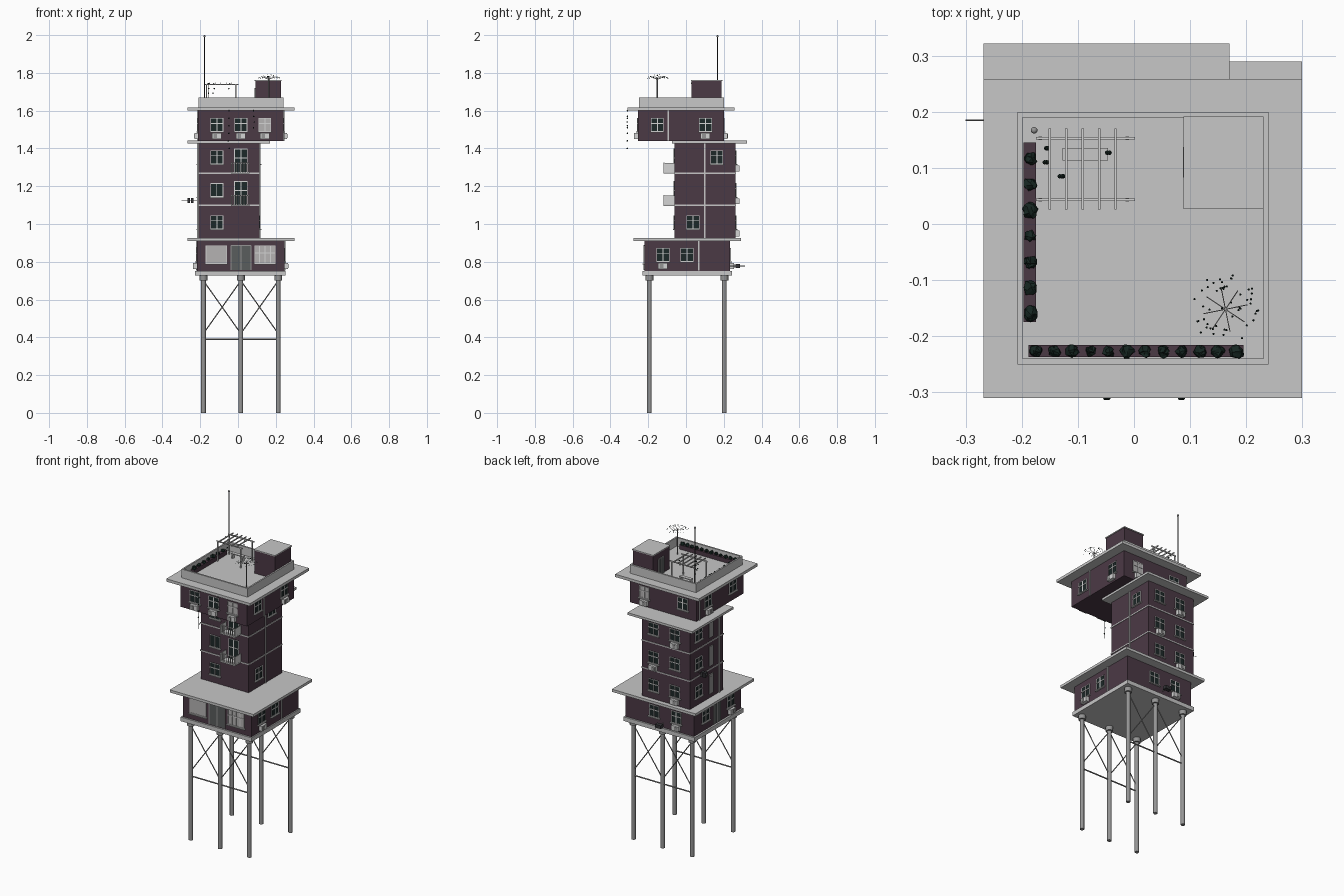
import bpy, bmesh, math, random
from mathutils import Vector, Matrix

random.seed(4)
if "Cube" in bpy.data.objects:
    bpy.data.objects.remove(bpy.data.objects["Cube"])


def material(name, r, g, b):
    m = bpy.data.materials.new(name)
    m.use_nodes = True
    m.diffuse_color = (r, g, b, 1)
    m.node_tree.nodes["Principled BSDF"].inputs["Base Color"].default_value = (r, g, b, 1)
    return m


CONCRETE = material("light concrete", .57, .57, .57)
WALL = material("plum wall", .071, .041, .06)
STEEL = material("grey steel", .3, .3, .3)
GLASS = material("dark glass", .012, .021, .021)
FRAME = material("pale frame", .66, .66, .66)
BLIND = material("pale blind", .46, .45, .45)
DOOR = material("door grey", .1, .11, .11)
DARK = material("dark metal", .035, .035, .04)
LEAF = material("dark foliage", .008, .02, .016)

parts = {}


def mesh_of(name, mat):
    return parts.setdefault(name, (bmesh.new(), mat))[0]


def box(name, mat, x0, x1, y0, y1, z0, z1):
    size = Matrix.Diagonal((x1 - x0, y1 - y0, z1 - z0, 1))
    mid = Matrix.Translation(((x0 + x1) / 2, (y0 + y1) / 2, (z0 + z1) / 2))
    bmesh.ops.create_cube(mesh_of(name, mat), size=1, matrix=mid @ size)


def rod(name, mat, a, b, r, sides=8):
    a, b = Vector(a), Vector(b)
    turn = (b - a).to_track_quat('Z', 'Y').to_matrix().to_4x4()
    bmesh.ops.create_cone(mesh_of(name, mat), cap_ends=True, segments=sides, radius1=r, radius2=r,
                          depth=(b - a).length, matrix=Matrix.Translation((a + b) / 2) @ turn)


def blob(name, mat, p, r, detail=1, jitter=0):
    got = bmesh.ops.create_icosphere(mesh_of(name, mat), subdivisions=detail, radius=r,
                                     matrix=Matrix.Translation(p))
    for v in got["verts"]:
        v.co += Vector([random.uniform(-jitter, jitter) for _ in range(3)])


class Block:
    """A storey block; its faces are N (+y), S (-y), E (+x), W (-x)."""
    def __init__(self, name, x0, x1, y0, y1, z0, z1):
        self.wall = {"E": x1, "W": x0, "N": y1, "S": y0}
        box(name, WALL, x0, x1, y0, y1, z0, z1)

    def on(self, face, name, mat, u, z, w, h, d0, d1):
        sign = 1 if face in "EN" else -1
        a, b = sorted(self.wall[face] + sign * d for d in (d0, d1))
        span = (u - w / 2, u + w / 2)
        xy = (a, b, *span) if face in "EW" else (*span, a, b)
        box(name, mat, *xy, z - h / 2, z + h / 2)

    def window(self, face, u, z, w=.068, h=.072, pane=GLASS, bars=1, ac=False):
        t = .003
        self.on(face, "window_" + pane.name.split()[-1], pane, u, z, w, h, 0, .002)
        for s in (-1, 1):
            self.on(face, "window_frames", FRAME, u + s * (w - t) / 2, z, t, h, 0, .004)
            self.on(face, "window_frames", FRAME, u, z + s * (h - t) / 2, w, t, 0, .004)
        for i in range(bars):
            self.on(face, "window_frames", FRAME, u + w * ((i + 1) / (bars + 1) - .5), z, .005, h, 0, .005)
        if bars:
            self.on(face, "window_frames", FRAME, u, z + h * .1, w, .005, 0, .005)
        self.on(face, "window_sills", CONCRETE, u, z - h / 2 - .003, w + .012, .006, 0, .01)
        if ac:
            self.on(face, "air_conditioners", FRAME, u, z - h / 2 - .024, .05, .03, 0, .02)
            self.on(face, "air_conditioner_grilles", STEEL, u - .008, z - h / 2 - .024, .02, .02, .02, .022)

    def door(self, face, u, z0, w, h):
        self.on(face, "door_leaves", DOOR, u, z0 + h / 2, w, h, 0, .003)
        for s in (-1, 0, 1):
            self.on(face, "door_frames", STEEL, u + s * w / 2, z0 + h / 2, .005, h, 0, .005)
        self.on(face, "door_frames", STEEL, u, z0 + h, w, .005, 0, .005)


# Legs with cross bracing
xs = (-.183, .015, .213)
for y in (-.194, .203):
    for x in xs:
        rod("legs", STEEL, (x, y, 0), (x, y, .73), .0125, 12)
        rod("leg_caps", STEEL, (x, y, .7), (x, y, .728), .021, 12)
    for a, b in zip(xs, xs[1:]):
        rod("braces", STEEL, (a, y, .42), (b, y, .7), .003)
        rod("braces", STEEL, (a, y, .7), (b, y, .42), .003)
        rod("braces", STEEL, (a, y, .39), (b, y, .39), .004)

# Slabs and storey blocks
box("base_slab", CONCRETE, -.228, .252, -.23, .244, .727, .752)
box("lower_slab", CONCRETE, -.267, .299, -.278, .29, .91, .926)
box("middle_slab", CONCRETE, -.268, .17, -.075, .322, 1.427, 1.441)
box("roof_slab", CONCRETE, -.268, .299, -.31, .258, 1.6, 1.617)
base = Block("lower_storey", -.217, .245, -.22, .234, .752, .91)
tower = Block("tower", -.21, .114, -.06, .262, .926, 1.427)
top = Block("upper_storey", -.211, .24, -.254, .2, 1.44, 1.6)
for z in (1.1, 1.268):
    box("floor_bands", CONCRETE, -.213, .117, -.063, .265, z - .0035, z + .0035)

# Lower storey: shop front, windows, doors
base.window("S", -.115, .838, .112, .095, BLIND, bars=0)
base.window("S", .143, .838, .112, .095, BLIND, bars=3)
base.door("S", .015, .757, .106, .13)
base.window("E", -.122, .838, ac=True)
base.window("E", .005, .838)
for x, ac in ((-.1, True), (.05, False)):
    base.window("N", x, .838, ac=ac)
base.window("W", -.12, .838, ac=True)
base.window("W", .12, .838)
base.door("W", .01, .757, .06, .12)

# Tower: three floors of windows and two balconies
for i, z in enumerate((1.01, 1.18, 1.354)):
    tower.window("S", -.112, z, bars=0 if i == 1 else 1)
    if i == 1:
        tower.on("S", "window_frames", FRAME, -.112, z, .004, .07, 0, .004)
    for x in (-.11, .035):
        tower.window("N", x, z, ac=(i + (x > 0)) % 2 == 0)
    tower.window("W", .18, z)
    tower.on("W", "stair_panels", STEEL, .06, z, .04, .12, 0, .005)
tower.window("E", .037, 1.01)
tower.window("E", .163, 1.354)
for z in (1.098, 1.27):
    tower.window("S", .015, z + .066, .07, .125)
    tower.on("S", "balcony_floors", CONCRETE, .012, z + .002, .1, .008, 0, .058)
    for s in (-1, 1):
        tower.on("S", "balcony_sides", FRAME, .012 + s * .048, z + .028, .003, .052, 0, .058)
    tower.on("S", "balcony_rails", FRAME, .012, z + .053, .1, .005, .054, .059)
    for i in range(8):
        tower.on("S", "balcony_bars", FRAME, -.034 + i * .0131, z + .028, .004, .05, .055, .058)

# Upper storey windows
for x, pane in ((-.112, GLASS), (.015, GLASS), (.142, BLIND)):
    top.window("S", x, 1.526, pane=pane, ac=True)
top.window("E", -.152, 1.526)
top.window("E", .103, 1.526, ac=True)
top.window("N", .14, 1.526, pane=BLIND, ac=True)
top.window("N", -.12, 1.526)
top.window("W", -.15, 1.526)
top.window("W", .09, 1.526, ac=True)

# Drain pipes on the side walls
for block, y, z, h in ((base, .068, .832, .155), (tower, .1, 1.177, .5), (top, -.093, 1.52, .16)):
    for face in "EW":
        block.on(face, "drain_pipes", CONCRETE, y if face == "E" else -y + .08, z, .008, h, 0, .006)

# Outdoor units carried on brackets
for x in (-.267, -.25):
    box("bracket_units", DARK, x, x + .014, .172, .198, 1.11, 1.138)
rod("brackets", STEEL, (-.3, .185, 1.125), (-.21, .185, 1.125), .001)
box("bracket_units", DARK, -.03, .01, .262, .287, .768, .788)
rod("brackets", STEEL, (-.01, .23, .778), (-.01, .312, .778), .002)

# Roof parapet
for x0, x1, y0, y1 in ((-.208, .24, -.25, -.24), (-.208, .24, .19, .2),
                       (-.208, -.199, -.24, .19), (.231, .24, -.24, .19)):
    box("parapet", CONCRETE, x0, x1, y0, y1, 1.617, 1.67)

# Stair house and mast
hut = Block("stair_house", .092, .228, .03, .188, 1.617, 1.757)
box("stair_house_roof", CONCRETE, .088, .231, .027, .192, 1.757, 1.763)
hut.door("W", .11, 1.617, .05, .1)
rod("mast", DARK, (-.178, .167, 1.617), (-.178, .167, 1.995), .003)
blob("mast_tip", STEEL, (-.178, .167, 1.994), .006, 2)

# Pergola with a bench below
for y in (.153, .043):
    box("pergola_beams", FRAME, -.175, .002, y - .002, y + .002, 1.735, 1.742)
    for x in (-.167, -.012):
        box("pergola_posts", FRAME, x - .003, x + .003, y - .003, y + .003, 1.617, 1.737)
for i in range(5):
    x = -.15 + i * .0293
    box("pergola_slats", FRAME, x - .002, x + .002, .026, .17, 1.742, 1.749)
box("bench_seat", CONCRETE, -.127, -.046, .113, .135, 1.645, 1.65)
for x in (-.12, -.053):
    box("bench_legs", CONCRETE, x - .003, x + .003, .115, .133, 1.617, 1.645)

# Planters with bushes
box("planters", WALL, -.197, -.175, -.175, .145, 1.617, 1.643)
box("planters", WALL, -.188, .195, -.237, -.216, 1.617, 1.643)
for i in range(7):
    blob("bushes", LEAF, (-.185, -.16 + i * .046, 1.648), random.uniform(.009, .014), 2, .003)
for i in range(12):
    blob("bushes", LEAF, (-.175 + i * .0325, -.227, 1.648), random.uniform(.009, .012), 2, .003)

# Small parasol tree
cx, cy = .163, -.152
rod("tree_trunk", STEEL, (cx, cy, 1.617), (cx, cy, 1.775), .003)
for i in range(8):
    a = i * math.tau / 8 + .2
    rod("tree_branches", STEEL, (cx, cy, 1.765),
        (cx + .04 * math.cos(a), cy + .04 * math.sin(a), 1.78), .0008)
for i in range(50):
    a, r = random.uniform(0, math.tau), .062 * math.sqrt(random.random())
    blob("tree_leaves", LEAF, (cx + r * math.cos(a), cy + r * math.sin(a), 1.796 - r * .4), .0022)

# Hanging vines at the roof edge and on the pergola
for x, y, z0, z1, gap in ((-.048, -.31, 1.6, 1.37, .04), (.085, -.31, 1.6, 1.5, .03),
                          (-.155, .135, 1.742, 1.67, .025), (-.155, .11, 1.742, 1.7, .025),
                          (-.13, .085, 1.742, 1.69, .025), (-.045, .127, 1.742, 1.7, .025)):
    rod("vine_stems", STEEL, (x, y, z0), (x, y, z1), .0007)
    for i in range(int((z0 - z1) / gap) + 1):
        blob("vine_leaves", LEAF, (x + random.uniform(-.004, .004), y, z0 - i * gap), .0045)

# Turn the gathered parts into objects; round parts are shaded smooth
ROUND = ("legs", "leg_caps", "mast", "mast_tip", "braces", "brackets",
         "tree_trunk", "tree_branches", "vine_stems")
for name, (bm, mat) in parts.items():
    me = bpy.data.meshes.new(name)
    bm.to_mesh(me)
    bm.free()
    me.materials.append(mat)
    ob = bpy.data.objects.new(name, me)
    bpy.context.collection.objects.link(ob)
    if name in ROUND:
        bpy.context.view_layer.objects.active = ob
        ob.select_set(True)
        bpy.ops.object.shade_smooth_by_angle(angle=math.radians(60))
        ob.select_set(False)
